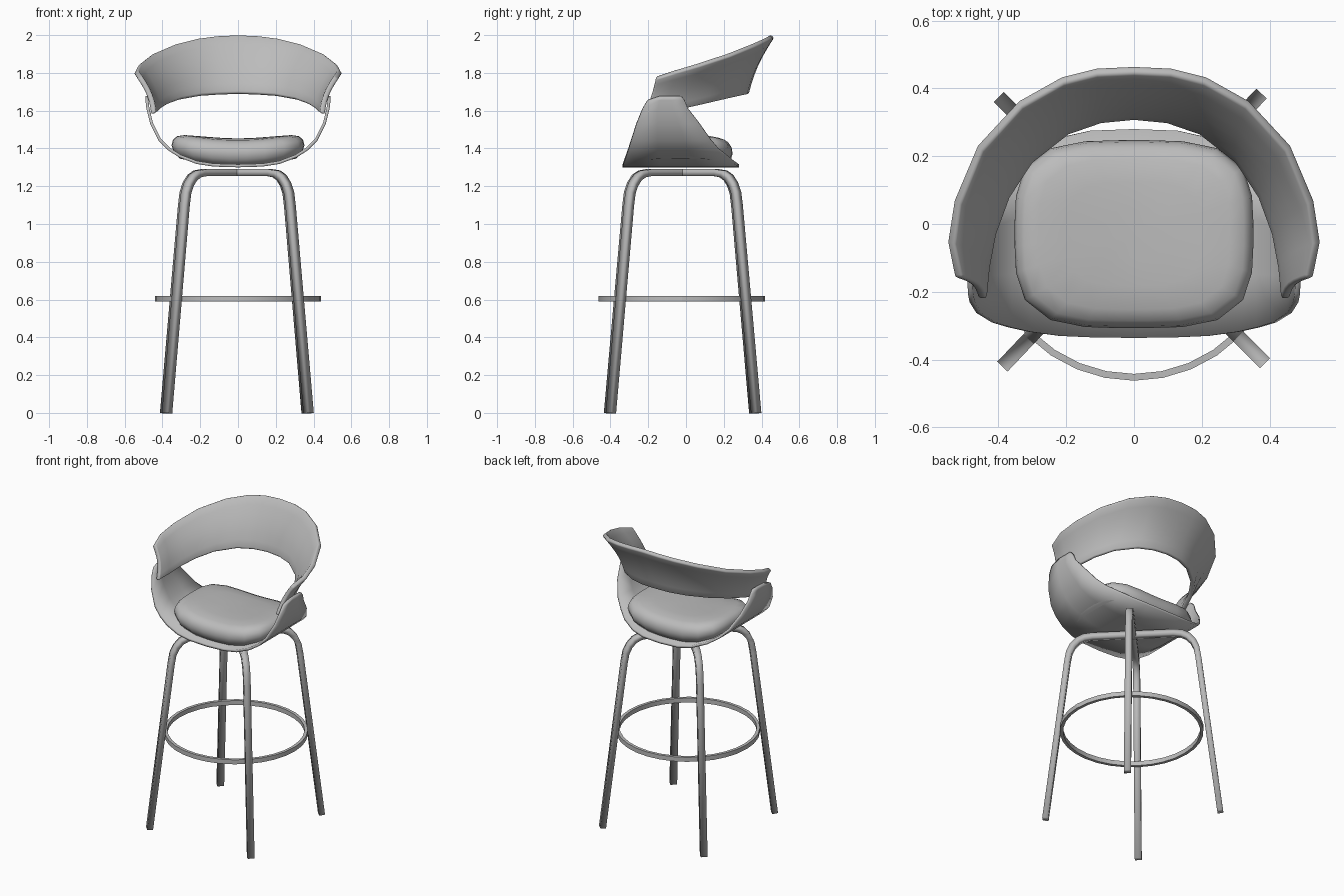
import bpy
import math
from mathutils import Vector

if "Cube" in bpy.data.objects:
    bpy.data.objects.remove(bpy.data.objects["Cube"], do_unlink=True)

GREY = (0.5, 0.5, 0.5, 1.0)
grey = bpy.data.materials.new("mid_grey")
grey.use_nodes = True
grey.diffuse_color = GREY
grey.node_tree.nodes["Principled BSDF"].inputs["Base Color"].default_value = GREY


def grid(name, rows, closed=False, angle=40):
    """Skin rows of points into a smooth sheet; closed joins both ends of each row."""
    n = len(rows[0])
    faces = []
    for i in range(len(rows) - 1):
        for j in range(n if closed else n - 1):
            k = (j + 1) % n
            faces.append((i * n + j, (i + 1) * n + j, (i + 1) * n + k, i * n + k))
    mesh = bpy.data.meshes.new(name)
    mesh.from_pydata([tuple(p) for row in rows for p in row], [], faces)
    mesh.materials.append(grey)
    obj = bpy.data.objects.new(name, mesh)
    bpy.context.collection.objects.link(obj)
    bpy.ops.object.select_all(action='DESELECT')
    obj.select_set(True)
    bpy.context.view_layer.objects.active = obj
    bpy.ops.object.shade_smooth_by_angle(angle=math.radians(angle))
    return obj


def mirror(obj):
    mod = obj.modifiers.new("Mirror", 'MIRROR')
    mod.use_clip = True


def thicken(obj, thickness, offset):
    mod = obj.modifiers.new("Solidify", 'SOLIDIFY')
    mod.thickness, mod.offset = thickness, offset
    mod.use_even_offset = True


def soften(obj, width):
    mod = obj.modifiers.new("Bevel", 'BEVEL')
    mod.width, mod.segments = width, 2
    mod.limit_method = 'ANGLE'
    mod.angle_limit = math.radians(50)


# Crossed bent-wood leg frames
half = [(0.555, 0), (0.42, 1.1), (0.408, 1.17), (0.385, 1.22),
        (0.35, 1.26), (0.305, 1.283), (0.25, 1.29)]
path = [(-r, z) for r, z in half] + [(r, z) for r, z in reversed(half)]
for name, turn in (("leg_frame_a", 46.5), ("leg_frame_b", -45)):
    leg = grid(name, [[(r, s * 0.021, z) for s in (-1, 1)] for r, z in path])
    leg.location = (-0.006, -0.018, 0)
    leg.rotation_euler.z = math.radians(turn)
    thicken(leg, 0.036, -1)

# Footrest ring
section = [(0.42, 0.59), (0.42, 0.62), (0.44, 0.62), (0.44, 0.59)]
ring = grid("footrest_ring", [
    [(r * math.cos(a), r * math.sin(a), z) for r, z in section]
    for a in (math.tau * i / 32 for i in range(33))], closed=True)
ring.location.y = -0.022

# Bent seat shell: x, z, front y, back y from the middle to the side tip
stations = [(0, 1.3, -0.336, 0.28), (0.13, 1.304, -0.334, 0.275),
            (0.22, 1.318, -0.33, 0.255), (0.31, 1.352, -0.318, 0.215),
            (0.37, 1.39, -0.305, 0.17), (0.42, 1.44, -0.29, 0.13),
            (0.465, 1.53, -0.262, 0.07), (0.485, 1.61, -0.23, 0.01),
            (0.49, 1.655, -0.204, -0.008), (0.491, 1.677, -0.14, -0.025)]
shell = grid("seat_shell", [
    [(x, y0 + (y1 - y0) * f, z) for f in (0, 0.33, 0.67, 1)]
    for x, z, y0, y1 in stations])
mirror(shell)
thicken(shell, 0.016, 1)

# Seat cushion: squarish rings that follow the bend of the shell
rows = []
for size, height in ((0, 0), (0.88, 0), (0.97, 0.03), (1, 0.06), (0.98, 0.09),
                     (0.92, 0.115), (0.8, 0.13), (0.55, 0.138), (0.25, 0.14), (0, 0.14)):
    row = []
    for k in range(24):
        a = math.tau * (k + 0.5) / 24
        c, s = math.cos(a), math.sin(a)
        m = size / (abs(c) ** 3.6 + abs(s) ** 3.6) ** (1 / 3.6)
        x, y = 0.352 * c * m, 0.277 * s * m
        row.append((x, y - 0.03, 1.313 + height + 0.35 * x * x))
    rows.append(row)
cushion = grid("seat_cushion", rows[::-1], closed=True, angle=60)
mod = cushion.modifiers.new("Weld", 'WELD')

# Wraparound backrest: lower and upper edges from the middle to the arm tip
lower = [(0, 0.318, 1.69), (0.1, 0.308, 1.687), (0.2, 0.273, 1.68), (0.31, 0.186, 1.66),
         (0.378, 0.08, 1.635), (0.418, -0.03, 1.61), (0.437, -0.13, 1.592),
         (0.447, -0.222, 1.585)]
upper = [(0, 0.455, 1.995), (0.11, 0.45, 1.99), (0.21, 0.425, 1.977), (0.335, 0.355, 1.946),
         (0.455, 0.225, 1.895), (0.522, 0.065, 1.843), (0.54, -0.055, 1.808),
         (0.518, -0.158, 1.775)]
rows = []
for lo, up in zip(lower, upper):
    lo, up = Vector(lo), Vector(up)
    inward = Vector((-lo.x, -lo.y, 0)).normalized()
    rows.append([lo.lerp(up, f) + inward * 0.018 * math.sin(math.pi * f)
                 for f in (0, 0.17, 0.33, 0.5, 0.67, 0.83, 1)])
back = grid("backrest", rows)
mirror(back)
thicken(back, 0.028, 0)
soften(back, 0.009)
